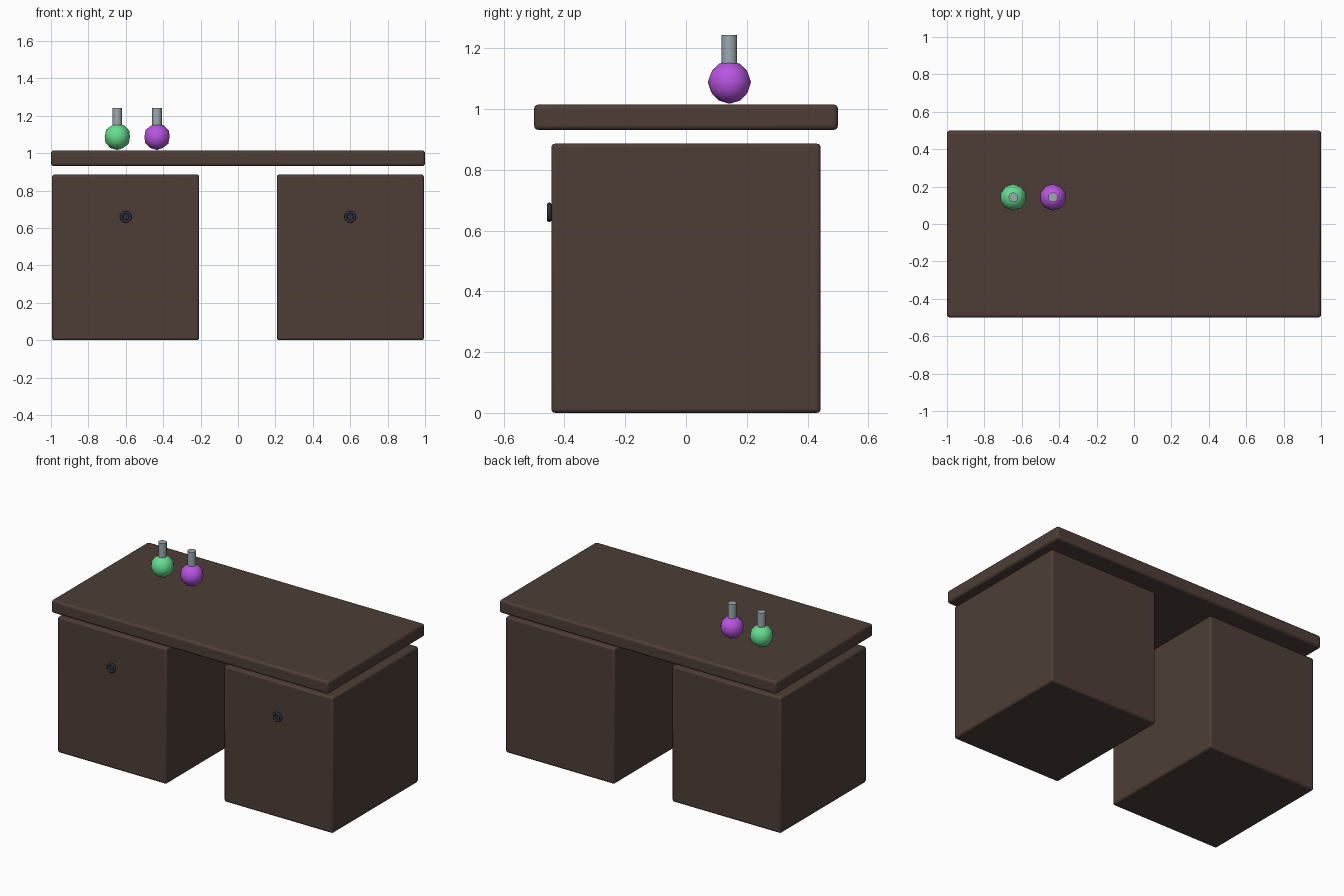
import bpy, bmesh, math

if "Cube" in bpy.data.objects:
    bpy.data.objects.remove(bpy.data.objects["Cube"])


def material(name, color):
    m = bpy.data.materials.new(name)
    m.diffuse_color = (*color, 1)
    m.use_nodes = True
    m.node_tree.nodes["Principled BSDF"].inputs["Base Color"].default_value = m.diffuse_color
    return m


wood = material("dark_wood", (0.075, 0.048, 0.038))
metal = material("dark_metal", (0.03, 0.03, 0.035))
glass = material("neck_glass", (0.33, 0.40, 0.43))
green = material("green_liquid", (0.13, 0.72, 0.27))
purple = material("purple_liquid", (0.48, 0.09, 0.75))


def finish(name, mat):
    ob = bpy.context.object
    ob.name = name
    ob.data.materials.append(mat)
    return ob


def box(name, lo, hi, bevel):
    bpy.ops.mesh.primitive_cube_add(size=1, location=[(a + b) / 2 for a, b in zip(lo, hi)])
    ob = finish(name, wood)
    ob.scale = [b - a for a, b in zip(lo, hi)]
    bpy.ops.object.transform_apply(location=False, rotation=False, scale=True)
    mod = ob.modifiers.new("bevel", 'BEVEL')
    mod.width = bevel
    mod.segments = 3
    bpy.ops.object.shade_smooth_by_angle(angle=math.radians(35))


# Desk top, floating slightly above the pedestals
box("desk_top", (-1, -0.5, 0.931), (1, 0.5, 1.015), 0.015)

# Pedestals with round ring handles
for side, s in (("left", -1), ("right", 1)):
    xs = sorted((s * 0.208, s * 0.994))
    box(side + "_pedestal", (xs[0], -0.443, 0), (xs[1], 0.443, 0.886), 0.013)
    bpy.ops.mesh.primitive_torus_add(location=(s * 0.6, -0.45, 0.66), rotation=(math.pi / 2, 0, 0),
                                     major_segments=24, minor_segments=10,
                                     major_radius=0.024, minor_radius=0.008)
    finish(side + "_handle_ring", metal)
    bpy.ops.object.shade_smooth_by_angle(angle=math.radians(60))
    bpy.ops.mesh.primitive_cylinder_add(vertices=24, radius=0.024, depth=0.012,
                                        location=(s * 0.6, -0.443, 0.66), rotation=(math.pi / 2, 0, 0))
    finish(side + "_handle_plate", metal)

# Round flasks with straight necks
for label, x, mat in (("green", -0.645, green), ("purple", -0.433, purple)):
    bpy.ops.mesh.primitive_ico_sphere_add(subdivisions=2, radius=0.071, location=(x, 0.143, 1.088))
    finish(label + "_flask_bulb", mat)
    bpy.ops.object.shade_smooth_by_angle(angle=math.radians(60))
    bpy.ops.mesh.primitive_cylinder_add(vertices=16, radius=0.0255, depth=0.103,
                                        location=(x, 0.143, 1.1915))
    finish(label + "_flask_neck", glass)
    bpy.ops.object.shade_smooth_by_angle(angle=math.radians(40))
